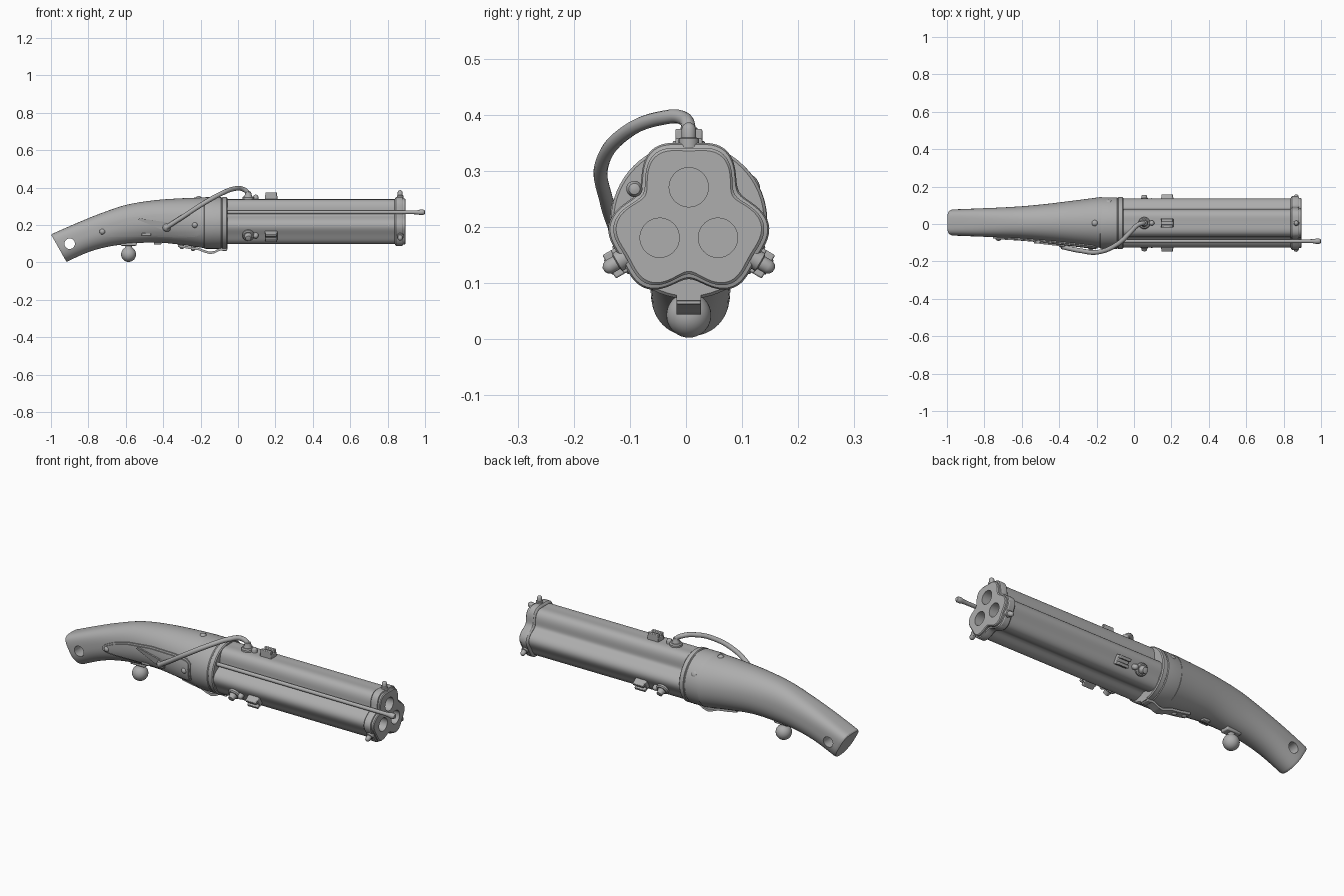
import bpy, bmesh
from math import sin, cos, pi, radians
from mathutils import Matrix, Vector
from mathutils.bvhtree import BVHTree

if "Cube" in bpy.data.objects:
    bpy.data.objects.remove(bpy.data.objects["Cube"])

CY, CZ, D = 0.005, 0.211, 0.06   # barrel cluster axis, barrel offset from it
T = Matrix.Translation
ALONG_X = Matrix.Rotation(pi / 2, 4, 'Y')
FACE_FRONT = Matrix.Rotation(pi / 2, 4, 'X')
AXIS = T((0, CY, CZ)) @ ALONG_X
SPOKES = [T((0, CY, CZ)) @ Matrix.Rotation(k * 2 * pi / 3, 4, 'X') for k in range(3)]

def smooth(me, angle):
    me.shade_smooth()
    me.set_sharp_from_angle(angle=radians(angle))

def make(name, bm, angle=35, bevel=0):
    bmesh.ops.recalc_face_normals(bm, faces=bm.faces)
    me = bpy.data.meshes.new(name)
    bm.to_mesh(me)
    bm.free()
    smooth(me, angle)
    ob = bpy.data.objects.new(name, me)
    bpy.context.collection.objects.link(ob)
    if bevel:
        m = ob.modifiers.new("bevel", 'BEVEL')
        m.width, m.segments, m.limit_method = bevel, 2, 'ANGLE'
    return ob

def loft(loops):
    bm = bmesh.new()
    rings = [[bm.verts.new(p) for p in lp] for lp in loops]
    n = len(rings[0])
    for a, b in zip(rings, rings[1:]):
        for i in range(n):
            bm.faces.new((a[i], a[(i + 1) % n], b[(i + 1) % n], b[i]))
    bm.faces.new(rings[0])
    bm.faces.new(rings[-1])
    return bm

def lathe(profile, M=Matrix(), n=40):
    """Revolve (height, radius) pairs about local z."""
    return loft([[M @ Vector((r * cos(2 * pi * i / n), r * sin(2 * pi * i / n), h))
                  for i in range(n)] for h, r in profile])

def box(size, M):
    bm = bmesh.new()
    bmesh.ops.create_cube(bm, size=1, matrix=M @ Matrix.Diagonal((*size, 1)))
    return bm

def tube(name, pts, r):
    cu = bpy.data.curves.new(name, 'CURVE')
    cu.dimensions, cu.bevel_depth, cu.bevel_resolution, cu.use_fill_caps = '3D', r, 4, True
    s = cu.splines.new('BEZIER')
    s.bezier_points.add(len(pts) - 1)
    for b, p in zip(s.bezier_points, pts):
        b.co = p
        b.handle_left_type = b.handle_right_type = 'AUTO'
    bpy.context.collection.objects.link(bpy.data.objects.new(name, cu))

def cut(ob, cutters):
    """Apply boolean cuts, then mark the new edges sharp."""
    for c in cutters:
        m = ob.modifiers.new("cut", 'BOOLEAN')
        m.object, m.operation, m.solver = c, 'DIFFERENCE', 'EXACT'
    me = bpy.data.meshes.new_from_object(ob.evaluated_get(bpy.context.evaluated_depsgraph_get()))
    ob.modifiers.clear()
    ob.data = me
    smooth(me, 30)

def trefoil(x, off, n=144):
    """Three flat-topped lobes, offset inward or outward."""
    polar = [(2 * pi * i / n, .131 + .0175 * cos(6 * pi * i / n) - .0097 * cos(12 * pi * i / n) + off)
             for i in range(n)]
    return [(x, CY + r * sin(t), CZ + r * cos(t)) for t, r in polar]

def dome(name, M, r, h):
    make(name, lathe([(-.02, r), (h * .35, r), (h * .75, r * .8), (h, r * .3)], M, 24), 40)

# three-barrel cluster and muzzle cap, with bores
barrels = make("barrels", loft([trefoil(-0.1, -.0125), trefoil(.85, -.0125)]))
muzzle = make("muzzle_cap", loft([trefoil(x, o) for x, o in (
    (.838, -.01), (.842, -.003), (.846, 0), (.876, 0), (.881, -.003), (.883, -.009),
    (.892, -.009), (.896, -.014))]))
bores = [make(f"bore_cutter_{k}", lathe([(.4, .035), (1.0, .035)], S @ T((0, 0, D)) @ ALONG_X))
         for k, S in enumerate(SPOKES)]
cut(barrels, bores)
cut(muzzle, bores)

# collar behind the barrels
make("collar", lathe([(-.185, .128), (-.18, .136), (-.172, .138), (-.092, .138), (-.088, .135),
                      (-.086, .135), (-.083, .139), (-.062, .139), (-.057, .134)], AXIS, 64), 30)

# curved grip: top x,z / bottom x,z / half width / squareness, smoothed along its length
keys = [(-1, .15, -.917, .003, .07, 3.8), (-.87, .207, -.80, .055, .075, 3.2),
        (-.74, .26, -.69, .085, .08, 2.7), (-.6, .307, -.57, .10, .088, 2.4),
        (-.45, .332, -.44, .107, .102, 2.2), (-.3, .343, -.3, .094, .12, 2.1),
        (-.17, .348, -.17, .075, .137, 2)]
sections = []
for i in range(len(keys) - 1):
    a, b, c, d = (Vector(keys[min(max(j, 0), len(keys) - 1)]) for j in range(i - 1, i + 3))
    for t in (s / 6 for s in range(6)):
        sections.append(b + (c - a) * (t / 2) + (2 * a - 5 * b + 4 * c - d) * (t * t / 2)
                        + (3 * b - a - 3 * c + d) * (t ** 3 / 2))
sections.append(Vector(keys[-1]))

def grip_loop(s, k=1.0, n=48):
    top, bot = Vector((s[0], 0, s[1])), Vector((s[2], 0, s[3]))
    mid, half = (top + bot) / 2, (top - bot) / 2 * k
    lp = []
    for i in range(n):
        cu, sv = cos(2 * pi * i / n), sin(2 * pi * i / n)
        e = 2 / s[5] if cu > 0 else 2 / 2.1
        u, v = abs(cu) ** e * (1 if cu > 0 else -1), abs(sv) ** e * (1 if sv > 0 else -1)
        lp.append(mid + half * u + Vector((0, .008 + s[4] * k * v, 0)))
    return lp

end = sections[0].copy()
sections[0] = end + Vector((.006, .003, .006, .003, 0, 0))
gbm = loft([grip_loop(end, .96)] + [grip_loop(s) for s in sections])
bmesh.ops.recalc_face_normals(gbm, faces=gbm.faces)
surface = BVHTree.FromBMesh(gbm)
grip = make("grip", gbm)
hole = make("lanyard_hole_cutter", lathe([(-.3, .028), (.3, .028)], T((-.9, 0, .10)) @ FACE_FRONT))
cut(grip, [hole])
for c in bores + [hole]:
    bpy.data.objects.remove(c)

def side(x, z, off=0):
    """Point on the front-facing side of the grip."""
    hit = surface.ray_cast(Vector((x, -1, z)), Vector((0, 1, 0)))[0]
    return Vector((x, hit.y - off, z))

# lock plate following the grip side, with a raised inner panel
outline = [(-.755, .155, .17), (-.735, .142, .187), (-.68, .136, .212), (-.6, .135, .236),
           (-.45, .138, .258), (-.3, .133, .265), (-.22, .138, .262), (-.195, .155, .245)]

def plate(name, inset, off, rows=7, N=40):
    x0, x1, loops = outline[0][0] + inset * 2, outline[-1][0] - inset, []
    for i in range(N + 1):
        x = x0 + (x1 - x0) * i / N
        p, q = next((p, q) for p, q in zip(outline, outline[1:]) if x <= q[0] + 1e-6)
        t = (x - p[0]) / (q[0] - p[0])
        lo, hi = p[1] + t * (q[1] - p[1]) + inset, p[2] + t * (q[2] - p[2]) - inset
        zs = [lo + (hi - lo) * j / rows for j in range(rows + 1)]
        loops.append([side(x, z, off) for z in zs] + [side(x, z, -.01) for z in zs[::-1]])
    make(name, loft(loops))

plate("lock_plate", 0, .006)
plate("lock_plate_panel", .009, .011)
for k, (x, z) in enumerate(((-.725, .165), (-.23, .20))):
    dome(f"plate_screw_{k}", T(side(x, z)) @ FACE_FRONT, .016, .019)

# lock arm: wedge blade, pivot and the curved match arm
blade = [(-.535, .228), (-.525, .236), (-.385, .215), (-.355, .2), (-.36, .172), (-.385, .166)]
make("lock_blade", loft([[side(x, z, o) for x, z in blade] for o in (-.005, .019)]))
make("sear_bar", box((.05, .03, .014), T(side(-.49, .15))), bevel=.003)
dome("lock_pivot", T(side(-.38, .188)) @ FACE_FRONT, .024, .03)
tube("match_arm", [(-.385, -.122, .186), (-.29, -.142, .247), (-.19, -.15, .312), (-.085, -.105, .370),
                   (-.02, -.045, .394), (.02, -.005, .394), (.05, .005, .375), (.055, .005, .35)], .0125)

# per-barrel fittings: front stud, rear sight, priming pan
for k, S in enumerate(SPOKES):
    make(f"front_stud_{k}", lathe([(.12, .018), (.147, .018), (.149, .013), (.164, .013), (.171, .010),
                                   (.175, .004)], S @ T((.867, 0, 0)), 20))
    make(f"rear_sight_base_{k}", box((.066, .048, .03), S @ T((.177, 0, .132))), bevel=.003)
    for sgn in (-1, 1):
        make(f"rear_sight_wall_{k}_{sgn + 1}", box((.062, .016, .024), S @ T((.177, sgn * .016, .152))), bevel=.003)
    make(f"priming_pan_{k}", lathe([(.115, .032), (.136, .032), (.142, .027), (.142, .021), (.158, .016),
                                    (.166, .015), (.168, .006)], S @ T((.055, 0, 0)), 28))
    dome(f"pan_screw_{k}", S @ T((.095, 0, .133)), .014, .018)

# ramrod lying in the front groove
make("ramrod", lathe([(-.09, .010), (.93, .010), (.96, .011), (.975, .0145), (.99, .0145), (.998, .010), (1, .004)],
                     T((0, -.092, .268)) @ ALONG_X, 20))

# screws on the grip top and collar
dome("top_screw", T((-.21, CY, .342)), .016, .013)
dome("collar_screw", T((-.135, CY, CZ)) @ Matrix.Rotation(-pi / 3, 4, 'X') @ T((0, 0, .136)), .014, .006)

# ball trigger with neck and base
make("ball_trigger", lathe([(.043 - .04 * cos(i * pi / 18), max(.0005, .04 * sin(i * pi / 18))) for i in range(16)]
                           + [(.088, .017), (.094, .024), (.12, .026)], T((-.585, CY, 0)), 32), 45)
make("trigger_base", box((.085, .05, .03), T((-.585, CY, .104))), bevel=.005)
make("trigger_stop", box((.04, .022, .03), T((-.43, CY, .111))), bevel=.003)

# catch spring under the collar
path = [(-.32, .088), (-.26, .077), (-.21, .07), (-.18, .058), (-.15, .049), (-.125, .054), (-.1, .067), (-.055, .074)]
make("catch_spring", loft([[(x, CY + sy * .022, z + dz) for sy, dz in
                            ((-1, -.005), (1, -.005), (1, .008), (-1, .008))] for x, z in path]))
make("catch_block", box((.026, .044, .024), T((-.072, CY, .074))), bevel=.003)
for k, (x, z) in enumerate(((-.3, .08), (-.24, .07))):
    dome(f"spring_screw_{k}", T((x, CY, z)) @ Matrix.Rotation(pi, 4, 'X'), .012, .008)

# dark grey iron over everything
iron = bpy.data.materials.new("dark_grey")
iron.diffuse_color = (.42, .42, .42, 1)
iron.use_nodes = True
iron.node_tree.nodes["Principled BSDF"].inputs["Base Color"].default_value = iron.diffuse_color
for ob in bpy.context.collection.objects:
    ob.data.materials.clear()
    ob.data.materials.append(iron)
